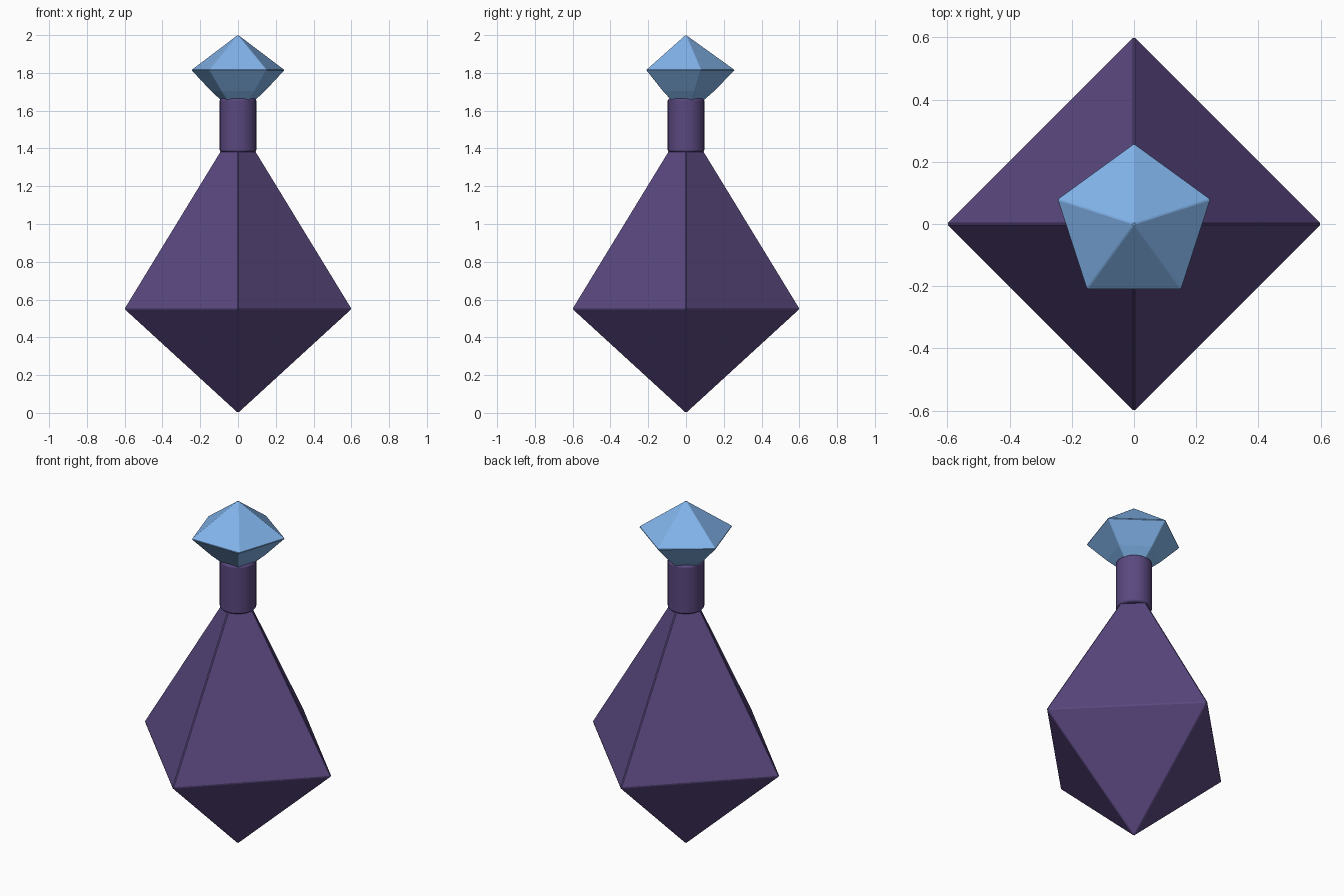
import bpy
from math import cos, sin, pi

if "Cube" in bpy.data.objects:
    bpy.data.objects.remove(bpy.data.objects["Cube"])


def material(name, color):
    mat = bpy.data.materials.new(name)
    mat.diffuse_color = (*color, 1)
    mat.use_nodes = True
    mat.node_tree.nodes["Principled BSDF"].inputs["Base Color"].default_value = mat.diffuse_color
    return mat


def lathe(name, profile, sides, mat, bevel, start=pi / 2):
    """Sweep (radius, z) points, bottom to top, into a closed faceted solid."""
    verts, rings, faces = [], [], []
    for r, z in profile:
        n = 1 if r == 0 else sides
        rings.append(list(range(len(verts), len(verts) + n)))
        for i in range(n):
            a = start + 2 * pi * i / sides
            verts.append((r * cos(a), r * sin(a), z))
    for low, high in zip(rings, rings[1:]):
        for i in range(sides):
            j = (i + 1) % sides
            quad = [low[i % len(low)], low[j % len(low)],
                    high[j % len(high)], high[i % len(high)]]
            faces.append(list(dict.fromkeys(quad)))
    if len(rings[0]) > 1:
        faces.append(rings[0][::-1])
    if len(rings[-1]) > 1:
        faces.append(rings[-1])
    mesh = bpy.data.meshes.new(name)
    mesh.from_pydata(verts, [], faces)
    mesh.materials.append(mat)
    obj = bpy.data.objects.new(name, mesh)
    bpy.context.collection.objects.link(obj)
    mod = obj.modifiers.new("edge_bevel", 'BEVEL')
    mod.width = bevel
    mod.segments = 1
    mod.limit_method = 'ANGLE'
    mod.angle_limit = 0.35
    return obj


glass = material("purple_glass", (0.102, 0.065, 0.214))
crystal = material("blue_crystal", (0.223, 0.456, 0.83))

# Four-sided bottle body, tapering to the neck
lathe("bottle_body", [(0, -0.004), (0.605, 0.55), (0.092, 1.39)], 4, glass, 0.005)

# Round neck with softened rims
neck = lathe("bottle_neck", [(0.097, 1.38), (0.097, 1.665)], 32, glass, 0.012)
neck.modifiers["edge_bevel"].segments = 3
bpy.context.view_layer.objects.active = neck
neck.select_set(True)
bpy.ops.object.shade_smooth_by_angle(angle=pi / 6)

# Five-sided cut gem as the stopper
lathe("gem_stopper", [(0.095, 1.655), (0.15, 1.703), (0.26, 1.815), (0, 2.002)],
      5, crystal, 0.003)
